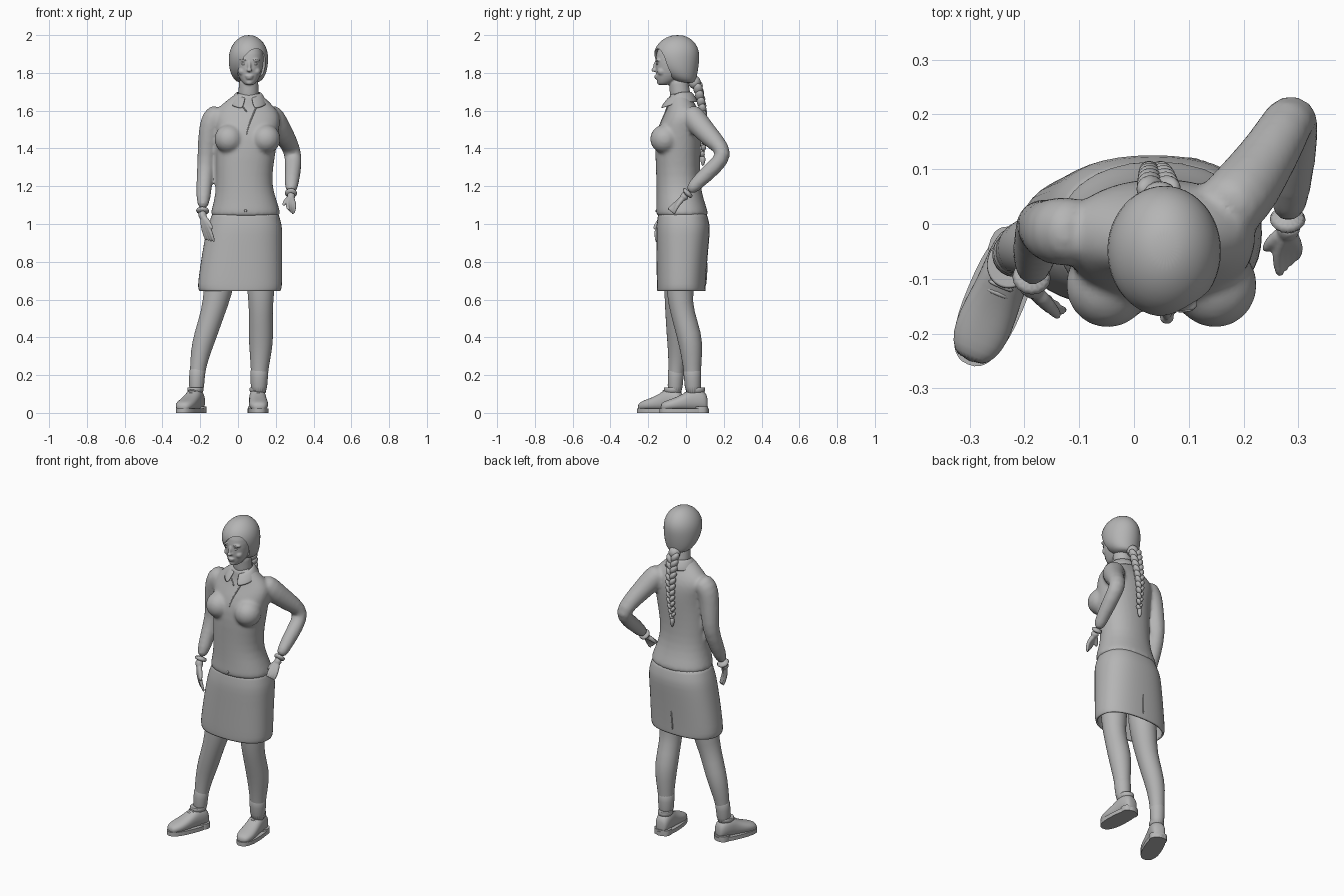
import bpy, bmesh, math
from mathutils import Vector, Matrix
from mathutils.bvhtree import BVHTree

cube = bpy.data.objects.get("Cube")
if cube:
    bpy.data.objects.remove(cube)

grey = bpy.data.materials.new("plain_grey")
grey.use_nodes = True
grey.diffuse_color = (.46, .46, .46, 1)
grey.node_tree.nodes["Principled BSDF"].inputs["Base Color"].default_value = grey.diffuse_color
X, Y, Z = Vector((1, 0, 0)), Vector((0, 1, 0)), Vector((0, 0, 1))


# ---- helpers ----
def make(name, bm):
    bmesh.ops.recalc_face_normals(bm, faces=bm.faces[:])
    mesh = bpy.data.meshes.new(name)
    bm.to_mesh(mesh)
    bm.free()
    mesh.materials.append(grey)
    mesh.shade_smooth()
    obj = bpy.data.objects.new(name, mesh)
    bpy.context.scene.collection.objects.link(obj)
    return obj


def modify(obj, kind, **settings):
    """Add a modifier and bake its result into the mesh."""
    mod = obj.modifiers.new(kind.title(), kind)
    for key, value in settings.items():
        setattr(mod, key, value)
    graph = bpy.context.evaluated_depsgraph_get()
    graph.update()
    mesh = bpy.data.meshes.new_from_object(obj.evaluated_get(graph))
    obj.modifiers.clear()
    obj.data = mesh
    if not mesh.materials:
        mesh.materials.append(grey)
    mesh.shade_smooth()
    return obj


def ring(centre, u, v, power=2, count=24):
    def curve(value):
        return math.copysign(abs(value) ** (2 / power), value)
    turns = [math.tau * i / count for i in range(count)]
    return [centre + u * curve(math.cos(a)) + v * curve(math.sin(a)) for a in turns]


def skin(name, rings, levels=1, closed=True):
    """Bridge a list of point rings into a tube."""
    bm = bmesh.new()
    loops = [[bm.verts.new(p) for p in points] for points in rings]
    count = len(loops[0])
    for low, high in zip(loops, loops[1:]):
        for i in range(count):
            j = (i + 1) % count
            bm.faces.new((low[i], low[j], high[j], high[i]))
    if closed:
        bm.faces.new(loops[0])
        bm.faces.new(loops[-1])
    obj = make(name, bm)
    return modify(obj, "SUBSURF", levels=levels) if levels else obj


def stack(name, rows, power=2, **options):
    """Horizontal sections: height, centre x, centre y, half width, half depth."""
    return skin(name, [ring(Vector((x, y, z)), X * w, Y * d, power)
                       for z, x, y, w, d in rows], **options)


def limb(name, rows, count=16, levels=1):
    """Round sections along a path: x, y, z, radius."""
    points = [Vector(row[:3]) for row in rows]
    whole = (points[-1] - points[0]).normalized()
    guide = X if abs(whole.x) < .8 else Z
    rings = []
    for i, row in enumerate(rows):
        along = points[min(i + 1, len(rows) - 1)] - points[max(i - 1, 0)]
        u = along.cross(guide).normalized()
        v = along.cross(u).normalized()
        rings.append(ring(points[i], u * row[3], v * row[3], count=count))
    return skin(name, rings, levels)


def blob(name, centre, radii, tilt=0, axis="Y"):
    bm = bmesh.new()
    place = Matrix.Translation(centre) @ Matrix.Rotation(tilt, 4, axis) @ Matrix.Diagonal((*radii, 1))
    bmesh.ops.create_uvsphere(bm, u_segments=20, v_segments=12, radius=1, matrix=place)
    return make(name, bm)


def blend(name, parts, voxel, rounds):
    """Fuse overlapping parts into one soft surface."""
    bm = bmesh.new()
    for part in parts:
        bm.from_mesh(part.data)
        bpy.data.objects.remove(part)
    obj = modify(make(name, bm), "REMESH", mode="VOXEL", voxel_size=voxel)
    return modify(obj, "SMOOTH", factor=.5, iterations=rounds)


def on_surface(obj, x, z, side=-1):
    """Point on the front (-1) or back (1) of an object."""
    tree = BVHTree.FromPolygons([v.co for v in obj.data.vertices],
                                [p.vertices for p in obj.data.polygons])
    hit = tree.ray_cast(Vector((x, side, z)), Y * -side)[0]
    return hit or Vector((x, side * .1, z))


def seam(name, obj, spots, radius, side=-1):
    """Thin line laid on a surface, through (x, z) spots."""
    return limb(name, [(*on_surface(obj, x, z, side), radius) for x, z in spots], count=8)


# ---- blouse with sleeves ----
torso = stack("torso", [
    (1.03, .04, -.02, .19, .14), (1.06, .04, -.02, .186, .14), (1.12, .04, -.03, .168, .127),
    (1.2, .032, -.04, .148, .117), (1.3, .034, -.043, .152, .117), (1.4, .044, -.043, .16, .122),
    (1.5, .05, -.035, .168, .12), (1.57, .045, -.02, .185, .1), (1.62, .045, -.02, .15, .078),
    (1.66, .05, -.03, .1, .063), (1.7, .055, -.035, .06, .053)], power=2.2)
right_sleeve = limb("right_sleeve", [
    (-.08, -.01, 1.6, .06), (-.135, -.015, 1.56, .067), (-.153, -.012, 1.49, .058),
    (-.163, -.005, 1.4, .052), (-.17, 0, 1.31, .047), (-.18, -.04, 1.2, .043),
    (-.187, -.1, 1.07, .034)])
left_sleeve = limb("left_sleeve", [
    (.15, .01, 1.6, .06), (.19, .045, 1.555, .068), (.23, .1, 1.49, .058),
    (.268, .16, 1.43, .051), (.293, .212, 1.37, .046), (.293, .15, 1.3, .045),
    (.286, .07, 1.23, .039), (.28, .01, 1.165, .032)])
bust = [blob("bust", (x, -.112, 1.45), (.077, .078, .077)) for x in (-.048, .148)]
blouse = blend("blouse", [torso, right_sleeve, left_sleeve] + bust, .01, 5)
seam("placket", blouse, [(.11, 1.65), (.08, 1.58), (.055, 1.52), (.045, 1.47)], .004)
seam("neckline_edge", blouse, [(0, 1.66), (.025, 1.62), (.05, 1.59)], .004)
blob("lower_button", on_surface(blouse, .04, 1.07), (.007, .005, .007))

# cuffs
limb("right_cuff", [(-.186, -.09, 1.085, .039), (-.188, -.105, 1.055, .037)])
limb("left_cuff", [(.281, .02, 1.175, .036), (.28, -.003, 1.152, .035)])

# collar folded around the neck, open at the front
bm = bmesh.new()
strip = []
for i in range(25):
    angle = math.radians(-75 + 330 * i / 24)
    out = Vector((math.cos(angle), math.sin(angle), 0))
    front = max(0, -out.y)
    base = Vector((.055, -.035, 0))
    strip.append([bm.verts.new(base + out * reach + Z * height) for reach, height in (
        (.06, 1.7 - .03 * front), (.073, 1.695 - .035 * front), (.1 + .01 * front, 1.645 - .035 * front))])
for a, b in zip(strip, strip[1:]):
    for k in range(2):
        bm.faces.new((a[k], b[k], b[k + 1], a[k + 1]))
collar = modify(make("collar", bm), "SOLIDIFY", thickness=.007)
modify(collar, "SUBSURF", levels=1)

# ---- skirt ----
skirt = stack("skirt", [
    (.645, .01, -.025, .216, .128), (.66, .01, -.025, .224, .13), (.7, .011, -.025, .224, .131),
    (.85, .022, -.02, .213, .137), (.95, .032, -.016, .204, .143), (1.0, .037, -.015, .197, .143),
    (1.07, .04, -.02, .17, .125)], power=2.4, closed=False)
modify(skirt, "SOLIDIFY", thickness=.01, offset=-1)
seam("back_vent", skirt, [(.02, .67), (.022, .73), (.025, .8)], .005, side=1)

# ---- legs and socks ----
right_path = [(-.07, -.03, .85, .09), (-.108, -.04, .63, .076), (-.133, -.048, .53, .062),
              (-.173, -.042, .41, .061), (-.2, -.042, .32, .053), (-.218, -.055, .2, .037),
              (-.221, -.06, .08, .037)]
left_path = [(.12, -.03, .85, .09), (.121, -.035, .63, .07), (.121, -.02, .53, .062),
             (.122, .018, .41, .067), (.12, .03, .32, .059), (.112, .034, .2, .042),
             (.11, .04, .08, .04)]
for side, path in (("right", right_path), ("left", left_path)):
    limb(side + "_leg", path, count=20)
    knee, ankle = path[-2:]
    top = [a + (b - a) * .4 for a, b in zip(knee, path[-3])]
    limb(side + "_sock", [(x, y, z, r + .004) for x, y, z, r in (ankle, knee, top)], count=20)


# ---- shoes ----
def shoe(side, heel, toe):
    heel, toe = Vector((*heel, 0)), Vector((*toe, 0))
    along = toe - heel
    across = along.cross(Z).normalized()
    profile = [(.02, .025, .07), (.07, .039, .1), (.2, .045, .118), (.34, .045, .122),
               (.45, .046, .1), (.6, .05, .078), (.76, .052, .062), (.9, .043, .05), (.98, .024, .036)]
    skin(side + "_shoe", [ring(heel + along * t + Z * (.012 + tall / 2), across * wide, Z * tall / 2, 2.3)
                          for t, wide, tall in profile])
    middle = heel + along * .5
    sole = skin(side + "_sole", [ring(middle + Z * h, across * .054, along * .505, 2.5, 40)
                                 for h in (0, .024)], levels=0)
    sole.data.set_sharp_from_angle(angle=math.radians(40))
    skin(side + "_heel", [ring(heel + along * .15 + Z * h, across * .05, along * .14, 2.6)
                          for h in (.0, .034)], levels=0).data.set_sharp_from_angle(angle=math.radians(40))
    # ankle opening rim and laces
    rim = heel + along * .25 + Z * .118
    skin(side + "_shoe_rim", [ring(rim + Z * h, across * w, along * w * 4.2)
                              for h, w in ((-.02, .042), (.01, .043), (.018, .041), (.015, .037))])
    for i in range(4):
        t = .42 + .055 * i
        spot = heel + along * t + Z * (.124 - .0135 * i)
        ends = [(spot + across * k * .026 - Z * .012 * abs(k)) for k in (-1, 0, 1)]
        limb(side + "_lace", [(*p, .005) for p in ends], count=8)


shoe("right", (-.2, -.01), (-.303, -.255))
shoe("left", (.1, .12), (.113, -.14))


# ---- hands ----
def hand(side, wrist, knuckles, tips, thumb):
    wrist, thumb = Vector(wrist), Vector(thumb)
    first, last = map(Vector, knuckles)
    parts = []
    for i in range(4):
        root = first.lerp(last, i / 3)
        tip = Vector(tips[0]).lerp(Vector(tips[1]), i / 3)
        bend = root.lerp(tip, .5) + (root - wrist) * .12
        parts.append(limb("finger", [(*wrist, .017), (*wrist.lerp(root, .5), .014), (*root, .0115),
                                     (*bend, .0095), (*tip, .007)], count=10))
    joint = wrist.lerp(thumb, .55) + (first - last) * .2
    parts.append(limb("thumb", [(*wrist, .016), (*joint, .013), (*thumb, .008)], count=10))
    sleeve_end = wrist + (wrist - first) * .3
    parts.append(limb("wrist", [(*sleeve_end, .025), (*wrist, .022), (*wrist.lerp(first.lerp(last, .5), .4), .018)]))
    blend(side + "_hand", parts, .004, 2)


hand("right", (-.186, -.115, 1.045), [(-.155, -.155, .985), (-.187, -.125, .985)],
     [(-.125, -.155, .9), (-.165, -.125, .91)], (-.135, -.172, .97))
hand("left", (.28, -.01, 1.145), [(.262, -.05, 1.112), (.3, -.045, 1.1)],
     [(.268, -.097, 1.075), (.288, -.065, 1.05)], (.238, -.05, 1.095))

# ---- neck, head and face ----
skull = stack("skull", [
    (1.735, .06, -.12, .02, .022), (1.745, .06, -.112, .034, .037), (1.77, .06, -.092, .052, .063),
    (1.8, .06, -.075, .066, .085), (1.85, .06, -.067, .076, .096), (1.9, .06, -.062, .077, .098),
    (1.95, .06, -.055, .066, .085), (1.98, .06, -.05, .035, .045)], power=2.2)
neck = limb("neck", [(.055, -.02, 1.6, .06), (.055, -.033, 1.7, .054), (.058, -.045, 1.8, .053)])
face_parts = [
    blob("nose_bridge", (.06, -.162, 1.838), (.009, .012, .03), -.25, "X"),
    blob("nose_tip", (.06, -.17, 1.815), (.014, .014, .01)),
    blob("upper_lip", (.06, -.155, 1.783), (.023, .014, .006)),
    blob("lower_lip", (.06, -.152, 1.772), (.019, .014, .007)),
    blob("chin", (.06, -.137, 1.75), (.02, .017, .015))]
for s in (-1, 1):
    face_parts.append(blob("brow_ridge", (.06 + s * .032, -.145, 1.867), (.026, .018, .008)))
    face_parts.append(blob("cheek", (.06 + s * .038, -.127, 1.808), (.022, .025, .022)))
head = blend("head", [skull, neck] + face_parts, .005, 2)
for side, s in (("right", -1), ("left", 1)):
    x = .06 + s * .03
    blob(side + "_eye", on_surface(head, x, 1.847) + Y * .002, (.013, .005, .006))
    seam(side + "_eyebrow", head, [(x - s * .013, 1.866), (x + s * .003, 1.872), (x + s * .02, 1.867)], .003)

# ---- hair: cap with a slanted face opening ----
hair = stack("hair", [
    (1.745, .055, .005, .05, .045), (1.765, .055, -.015, .078, .068), (1.8, .055, -.034, .096, .096),
    (1.84, .055, -.045, .104, .113), (1.88, .055, -.05, .106, .122), (1.92, .056, -.05, .101, .12),
    (1.96, .057, -.048, .081, .098), (1.988, .057, -.045, .05, .062), (2.0, .057, -.045, .02, .025)])
slant = Matrix.Rotation(math.radians(20), 3, "Y")
opening = skin("face_opening", [ring(Vector((.07, y, 1.815)), slant @ X * .066, slant @ Z * .118, count=40)
                                for y in (-.4, -.078)], levels=0)
opening.hide_render = True
modify(hair, "BOOLEAN", operation="DIFFERENCE", object=opening, solver="EXACT")
bpy.data.objects.remove(opening)
hair.data.set_sharp_from_angle(angle=math.radians(45))

# ---- braid of alternating slanted locks ----
blob("braid_root", (.047, .045, 1.75), (.035, .033, .035))
steps = 11
for i in range(steps):
    t = i / (steps - 1)
    size = 1 - .5 * t
    for s in (-1, 1):
        spot = (.045 - .012 * t + s * .015 * size, .064 + .034 * math.sin(t * 2.4),
                1.73 - .345 * t - (.016 if s > 0 else 0))
        blob("braid_lock", spot, (.02 * size, .025 * size, .034 * size), s * .6)
limb("braid_tie", [(.033, .088, 1.375, .012), (.033, .088, 1.36, .012)])
limb("braid_tail", [(.033, .088, 1.365, .01), (.033, .09, 1.34, .017), (.033, .089, 1.305, .004)])
